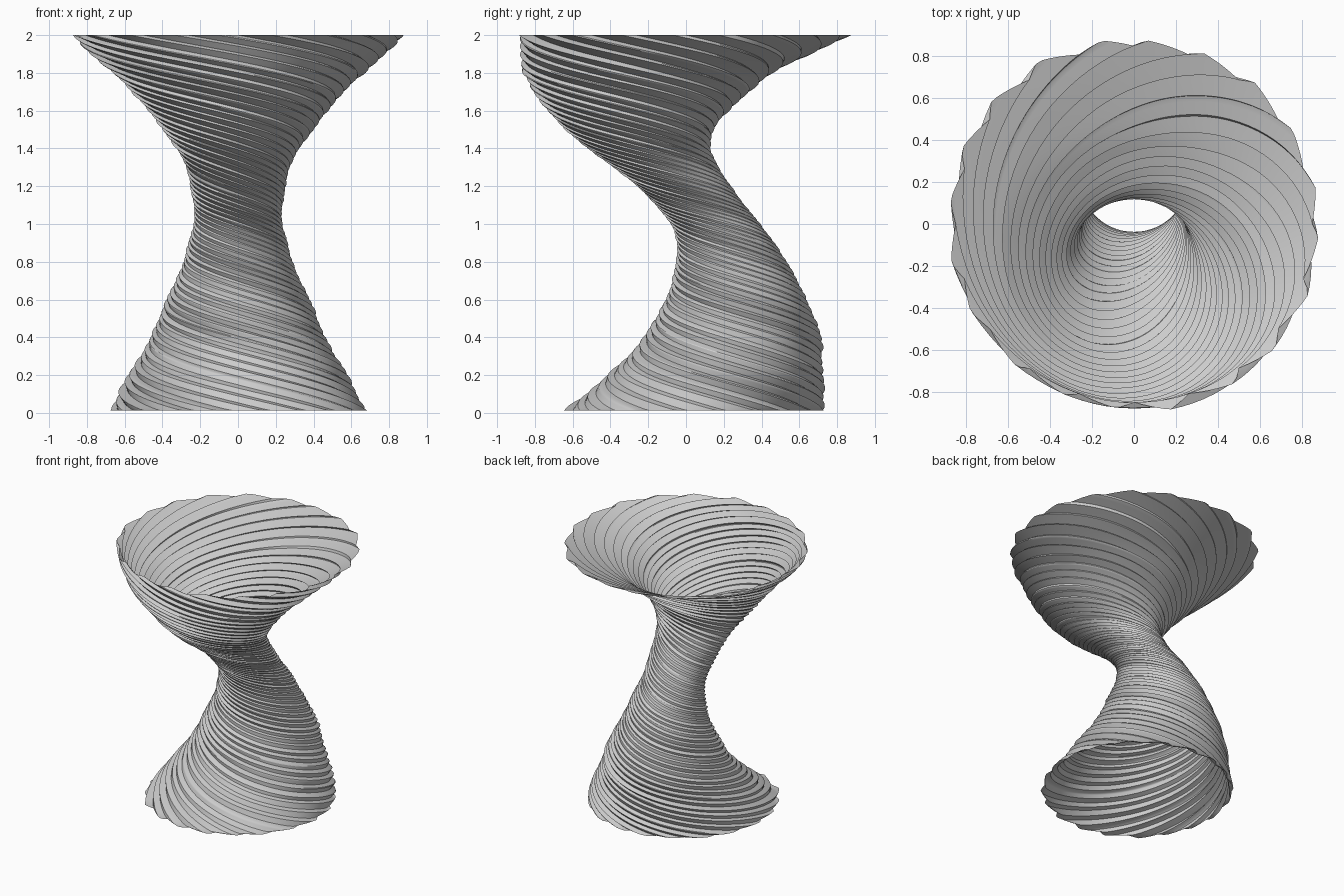
import bpy, bmesh, math, random

if "Cube" in bpy.data.objects:
    bpy.data.objects.remove(bpy.data.objects["Cube"])

random.seed(4)

# Side profile, top to bottom: height, near edge y, far edge y
PROFILE = [
    (2.0, -.88, .88), (1.9, -.88, .66), (1.8, -.86, .46), (1.7, -.80, .33),
    (1.6, -.73, .22), (1.5, -.64, .15), (1.4, -.52, .13), (1.3, -.38, .17),
    (1.2, -.26, .24), (1.1, -.16, .31), (1.0, -.08, .39), (.9, -.05, .47),
    (.8, -.05, .53), (.7, -.07, .59), (.6, -.11, .64), (.5, -.16, .68),
    (.4, -.22, .71), (.3, -.31, .72), (.2, -.42, .73), (.1, -.53, .73),
    (0.0, -.66, .72)]
PLEATS, STEPS, ROWS = 20, 8, 200
SEGS = PLEATS * STEPS


def spline(t):
    """Catmull-Rom point on the profile, t from 0 (top) to 1 (bottom)."""
    n = len(PROFILE) - 1
    i = min(int(t * n), n - 1)
    f = t * n - i
    b, c = PROFILE[i], PROFILE[i + 1]
    a = PROFILE[i - 1] if i else [2 * p - q for p, q in zip(b, c)]
    d = PROFILE[i + 2] if i + 2 <= n else [2 * q - p for p, q in zip(b, c)]
    return [.5 * (2 * q + (r - p) * f + (2 * p - 5 * q + 4 * r - s) * f * f
                  + (3 * q - p - 3 * r + s) * f ** 3)
            for p, q, r, s in zip(a, b, c, d)]


# Pleat pattern: uneven saw-tooth folds around the ring
heights = [random.uniform(.5, 1.0) for _ in range(PLEATS)]
shifts = [random.uniform(-.25, .25) for _ in range(PLEATS)]


def fold(j):
    k, f = divmod(j, STEPS)
    f /= STEPS
    peak = .68 + shifts[k] * .6
    tri = f / peak if f < peak else (1 - f) / (1 - peak)
    return heights[k] * tri


# Twisted pleated vase, open at both ends
bm = bmesh.new()
rings, twist = [], 0.0
for i in range(ROWS + 1):
    z, near, far = spline(i / ROWS)
    z = max(z, .012)
    centre, radius = (near + far) / 2, (far - near) / 2
    ring = []
    for j in range(SEGS):
        a = 2 * math.pi * j / SEGS + twist
        r = radius * (.965 + .062 * fold(j))
        ring.append(bm.verts.new((r * math.cos(a), centre + r * math.sin(a), z)))
    rings.append(ring)
    # tightest twist at the neck
    drop_per_turn = .48 + .5 * abs(z - 1.05)
    twist += 2 * math.pi * (2 / ROWS) / drop_per_turn
for up, low in zip(rings, rings[1:]):
    for j in range(SEGS):
        k = (j + 1) % SEGS
        bm.faces.new((up[j], low[j], low[k], up[k]))

mesh = bpy.data.meshes.new("twisted_vase")
bm.to_mesh(mesh)
bm.free()
vase = bpy.data.objects.new("twisted_vase", mesh)
bpy.context.collection.objects.link(vase)
bpy.context.view_layer.objects.active = vase
vase.select_set(True)
bpy.ops.object.shade_smooth_by_angle(angle=math.radians(30))
